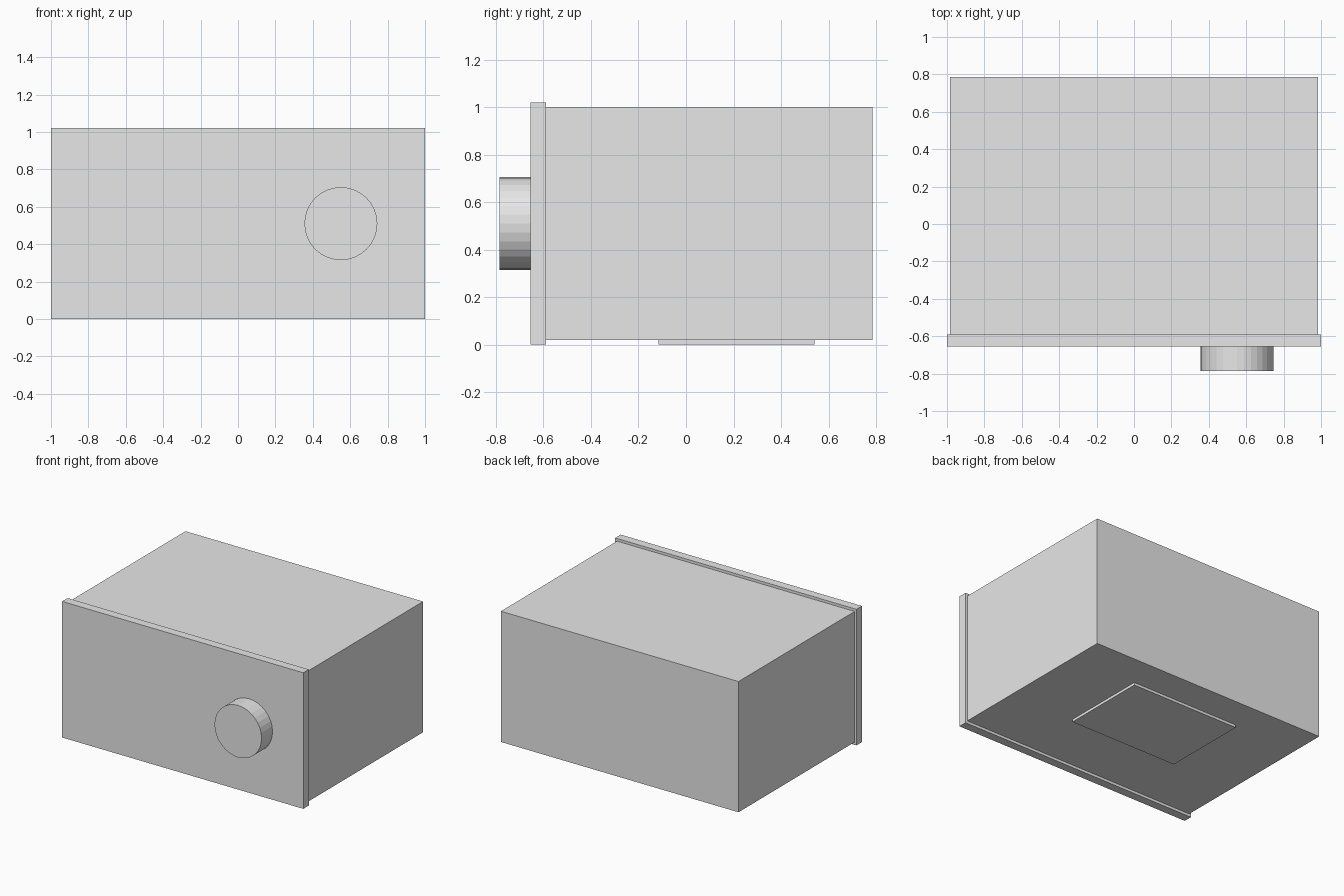
import bpy
import math

if "Cube" in bpy.data.objects:
    bpy.data.objects.remove(bpy.data.objects["Cube"])

grey = bpy.data.materials.new("light grey")
grey.diffuse_color = (0.8, 0.8, 0.8, 1.0)
grey.use_nodes = True
grey.node_tree.nodes["Principled BSDF"].inputs["Base Color"].default_value = grey.diffuse_color


def box(name, low, high):
    """Axis-aligned box between two corners."""
    centre = [(a + b) / 2 for a, b in zip(low, high)]
    bpy.ops.mesh.primitive_cube_add(size=1, location=centre)
    ob = bpy.context.object
    ob.name = name
    for v in ob.data.vertices:
        v.co = [c * (b - a) for c, a, b in zip(v.co, low, high)]
    ob.data.materials.append(grey)
    return ob


# Main case and slightly larger front plate
box("case", (-0.985, -0.59, 0.02), (0.985, 0.785, 1.0))
box("front_panel", (-1.0, -0.655, 0.0), (1.0, -0.59, 1.02))

# Thin plate under the case
box("base_plate", (-0.45, -0.115, 0.0), (0.45, 0.54, 0.02))

# Round knob on the front
bpy.ops.mesh.primitive_cylinder_add(
    vertices=32, radius=0.195, depth=0.13,
    location=(0.55, -0.72, 0.51), rotation=(math.pi / 2, 0, 0))
knob = bpy.context.object
knob.name = "knob"
knob.data.materials.append(grey)
